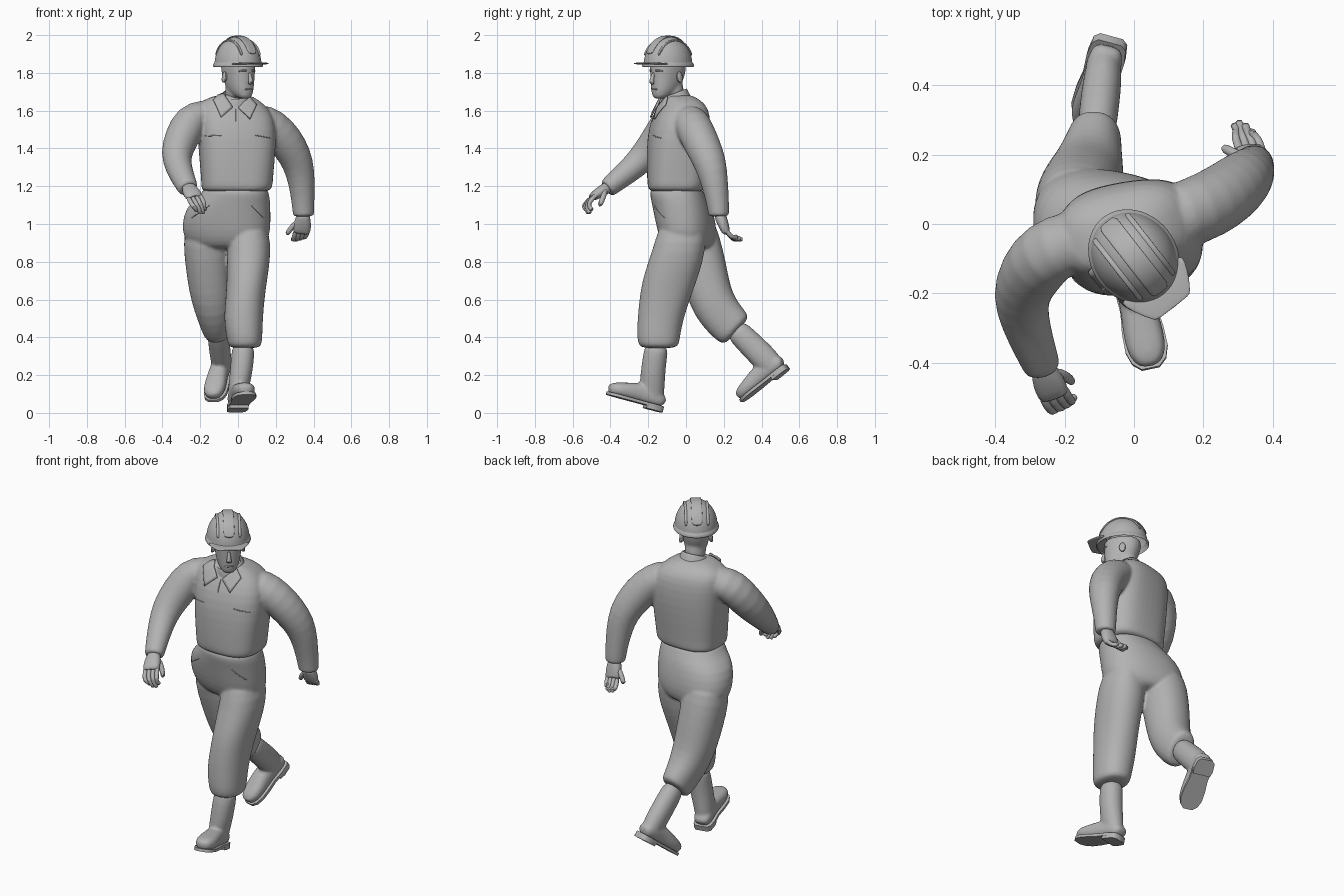
import bpy, bmesh, math
from mathutils import Vector, Matrix
from mathutils.bvhtree import BVHTree

if "Cube" in bpy.data.objects:
    bpy.data.objects.remove(bpy.data.objects["Cube"])
grey = bpy.data.materials.new("plain_grey")
grey.use_nodes = True
grey.diffuse_color = (.45, .45, .45, 1)
grey.node_tree.nodes["Principled BSDF"].inputs["Base Color"].default_value = grey.diffuse_color
X, Y, Z = Vector((1, 0, 0)), Vector((0, 1, 0)), Vector((0, 0, 1))

def finish(name, bm, smooth=1):
    bmesh.ops.recalc_face_normals(bm, faces=bm.faces)
    mesh = bpy.data.meshes.new(name)
    bm.to_mesh(mesh)
    bm.free()
    obj = bpy.data.objects.new(name, mesh)
    bpy.context.collection.objects.link(obj)
    mesh.materials.append(grey)
    if smooth:
        obj.modifiers.new("rounding", "SUBSURF").levels = smooth
    bpy.ops.object.select_all(action="DESELECT")
    obj.select_set(True)
    bpy.context.view_layer.objects.active = obj
    bpy.ops.object.shade_smooth_by_angle(angle=math.radians(45))
    return obj

def loft(name, rings, side=X, axis=None, power=2, segs=16, closed=True):
    """Skin over rings given as (centre, half width, half depth, optional twist)."""
    bm = bmesh.new()
    loops = []
    centres = [Vector(r[0]) for r in rings]
    for i, ring in enumerate(rings):
        t = (axis or centres[min(i + 1, len(rings) - 1)] - centres[max(i - 1, 0)]).normalized()
        s = (side - t * side.dot(t)).normalized()
        if len(ring) > 3:
            s = Matrix.Rotation(math.radians(ring[3]), 3, t) @ s
        loop = []
        for k in range(segs):
            c, d = (math.copysign(abs(f(math.tau * k / segs)) ** (2 / power), f(math.tau * k / segs))
                    for f in (math.cos, math.sin))
            loop.append(bm.verts.new(centres[i] + s * c * ring[1] + t.cross(s) * d * ring[2]))
        loops.append(loop)
    for low, high in zip(loops, loops[1:]):
        for k in range(segs):
            n = (k + 1) % segs
            bm.faces.new((low[k], low[n], high[n], high[k]))
    if closed:
        bm.faces.new(loops[0])
        bm.faces.new(loops[-1])
    return finish(name, bm)

def tube(name, points, radius, segs=8):
    return loft(name, [(p, radius, radius) for p in points], side=Vector((.8, .3, .5)), segs=segs)

def fuse(name, parts):
    """Join overlapping parts into one continuous skin."""
    bpy.ops.object.select_all(action="DESELECT")
    for part in parts:
        part.select_set(True)
    bpy.context.view_layer.objects.active = parts[0]
    bpy.ops.object.join()
    parts[0].name = name
    skin = parts[0].modifiers.new("skin", "REMESH")
    skin.mode, skin.voxel_size, skin.use_smooth_shade = "VOXEL", .008, True
    parts[0].modifiers.new("soften", "SMOOTH").iterations = 6
    return parts[0]

# Jacket: body with a hem at the waist, and two sleeves
body = loft("jacket_body", [
    ((-.01, -.05, 1.17), .165, .13, 0), ((-.01, -.05, 1.18), .182, .147, 0),
    ((-.005, -.05, 1.2), .19, .154, 2), ((-.005, -.05, 1.24), .191, .156, 4),
    ((-.005, -.045, 1.34), .2, .162, 6), ((-.005, -.038, 1.45), .207, .164, 9),
    ((-.012, -.028, 1.55), .207, .152, 10), ((-.03, -.02, 1.615), .19, .128, 12),
    ((-.042, -.027, 1.655), .155, .1, 12), ((-.02, -.05, 1.69), .072, .068, 12)],
    axis=Z, power=2.8, segs=24)
right_sleeve = loft("right_sleeve", [
    ((-.1, -.04, 1.55), .08, .09), ((-.19, -.052, 1.575), .094, .094), ((-.252, -.082, 1.548), .1, .1),
    ((-.3, -.14, 1.455), .096, .095), ((-.329, -.208, 1.37), .084, .085), ((-.316, -.28, 1.3), .07, .073),
    ((-.287, -.36, 1.235), .059, .063), ((-.265, -.415, 1.19), .052, .056),
    ((-.263, -.42, 1.186), .048, .052)], side=Y)
left_sleeve = loft("left_sleeve", [
    ((.06, 0, 1.54), .09, .09), ((.145, .026, 1.545), .1, .098), ((.222, .057, 1.48), .1, .1),
    ((.28, .095, 1.4), .096, .094), ((.32, .13, 1.32), .088, .085), ((.338, .152, 1.22), .073, .072),
    ((.345, .17, 1.1), .06, .06), ((.347, .174, 1.045), .056, .058), ((.347, .174, 1.04), .051, .052)], side=Y)
jacket = fuse("jacket", [body, right_sleeve, left_sleeve])

# Trousers: waist and seat, and two striding legs
seat = loft("trouser_seat", [
    ((-.01, -.05, 1.2), .165, .13, 0), ((-.015, -.05, 1.17), .177, .143, 4),
    ((-.022, -.04, 1.14), .192, .148, 6), ((-.052, -.02, 1.09), .226, .155, 8),
    ((-.062, 0, 1.0), .238, .155, 10), ((-.061, .01, .93), .232, .145, 12),
    ((-.06, .015, .88), .19, .12, 12), ((-.06, .015, .865), .13, .08, 12)], axis=-Z, power=2.3, segs=24)
left_leg = loft("left_leg", [
    ((.05, -.01, 1.02), .1, .13), ((.06, -.03, .9), .117, .138), ((.055, -.055, .8), .116, .148),
    ((.047, -.088, .7), .109, .147), ((.037, -.113, .6), .105, .137), ((.028, -.135, .5), .106, .124),
    ((.033, -.145, .41), .098, .117), ((.036, -.145, .365), .092, .111), ((.036, -.145, .34), .08, .094)],
    axis=-Z, power=2.2)
right_leg = loft("right_leg", [
    ((-.165, .03, 1.02), .115, .12), ((-.167, .053, .9), .126, .132), ((-.157, .085, .78), .123, .13),
    ((-.146, .115, .66), .117, .122), ((-.132, .15, .565), .106, .12), ((-.12, .21, .488), .087, .114),
    ((-.112, .253, .447), .078, .108), ((-.11, .272, .43), .069, .094)], power=2.2)
trousers = fuse("trousers", [seat, left_leg, right_leg])

# Boots: fused shaft and foot on a flat sole with a heel block
def boot(label, heel, toe, shaft):
    heel, toe = Vector(heel), Vector(toe)
    ahead = (toe - heel).normalized()
    across = ahead.cross(Z).normalized()
    up = across.cross(ahead)
    length = (toe - heel).length
    outline = [(0, .034), (.05, .05), (.2, .056), (.42, .053), (.62, .061), (.8, .062), (.92, .05), (.99, .026)]
    tops = (.065, .09, .115, .125, .107, .094, .083, .064)
    foot = loft("foot", [(heel + ahead * length * d + up * (h + .015) / 2, w * .96, (h - .015) / 2)
                         for (d, w), h in zip(outline, tops)], side=across, power=2.5)
    fuse(label + "_boot", [loft("shaft", shaft, power=2.1), foot])
    for name, stations, low, high in (("sole", outline, .012, .028),
                                      ("heel", outline[:3] + [(.3, .05)], -.004, .014)):
        bm = bmesh.new()
        edge = stations + [(d, -w) for d, w in reversed(stations)]
        base = bm.faces.new([bm.verts.new(heel + ahead * length * d + across * w + up * low) for d, w in edge])
        new = bmesh.ops.extrude_face_region(bm, geom=[base])["geom"]
        bmesh.ops.translate(bm, vec=up * (high - low), verts=[v for v in new if isinstance(v, bmesh.types.BMVert)])
        finish(f"{label}_boot_{name}", bm, 0)

boot("left", (-.012, -.13, .006), (.05, -.425, .086), [
    ((.03, -.15, .37), .06, .065), ((.025, -.165, .3), .063, .065), ((.015, -.176, .2), .06, .067),
    ((.002, -.18, .13), .055, .068), ((-.004, -.18, .07), .05, .062), ((-.004, -.18, .045), .044, .052)])
boot("right", (-.065, .54, .235), (-.13, .302, .045), [
    ((-.11, .25, .455), .056, .065), ((-.103, .315, .39), .058, .068), ((-.094, .39, .315), .058, .072),
    ((-.088, .44, .265), .054, .07), ((-.088, .465, .235), .05, .06), ((-.088, .478, .22), .044, .05)])

# Hands: palm, four curled fingers and a thumb
def hand(label, wrist, knuckle, bend, tip, across, thumb):
    wrist, knuckle, bend, tip, across, thumb = map(Vector, (wrist, knuckle, bend, tip, across, thumb))
    across.normalize()
    mid = wrist.lerp(knuckle, .55)
    loft(label + "_palm", [(wrist, .035, .031), (wrist.lerp(mid, .5), .038, .031), (mid, .048, .03),
                           (knuckle, .047, .024), (knuckle.lerp(bend, .15), .039, .014)], side=across, power=2.3)
    for k, reach in enumerate((.9, 1.05, 1, .8)):
        shift = across * (k - 1.5) * .023
        end = knuckle.lerp(tip, reach) + shift * .9
        tube(f"{label}_finger_{k + 1}", [knuckle.lerp(wrist, .15) + shift, knuckle.lerp(bend, .4) + shift,
                                         bend + shift, bend.lerp(end, .6), end], .0135)
    root = wrist.lerp(knuckle, .35) - across * .025
    tube(label + "_thumb", [root, root.lerp(thumb, .5) - across * .01, thumb], .0155)

hand("right", (-.268, -.405, 1.2), (-.232, -.493, 1.145), (-.207, -.532, 1.1),
     (-.19, -.51, 1.055), (-.75, -.4, -.25), (-.175, -.46, 1.09))
hand("left", (.347, .175, 1.06), (.337, .212, .958), (.325, .25, .922),
     (.31, .295, .922), (.95, -.15, .2), (.257, .222, .94))

# Head, turned towards its left
turn = math.radians(38)
face = Vector((math.sin(turn), -math.cos(turn), 0))
cheek = Vector((math.cos(turn), math.sin(turn), 0))

def at(ahead, z, sideways=0):
    return Vector((0, -.095, z)) + face * ahead + cheek * sideways

neck = loft("neck", [((-.015, -.065, 1.66), .06, .062), ((-.01, -.072, 1.7), .058, .061),
                     (at(-.015, 1.78), .058, .064)])
skull = loft("skull", [(at(.062, 1.662), .02, .02), (at(.05, 1.672), .04, .042), (at(.028, 1.7), .058, .07),
                       (at(.012, 1.74), .069, .088), (at(.004, 1.785), .075, .098), (at(0, 1.83), .08, .104),
                       (at(0, 1.87), .08, .102)], side=cheek, axis=Z, power=2.3)
fuse("head", [skull, neck])
loft("nose", [(at(.096, 1.806), .008, .008), (at(.106, 1.775), .01, .011), (at(.113, 1.75), .016, .014),
              (at(.102, 1.738), .014, .008)], side=cheek, axis=-Z, segs=10)
loft("mouth", [(at(.088, 1.713, k * .026), .004 + .005 * (1 - abs(k)), .012) for k in (-1, -.4, .4, 1)],
     side=Z, segs=8)
for word, sign in (("left", 1), ("right", -1)):
    loft(word + "_brow", [(at(.098, 1.812, sign * .012), .006, .008), (at(.091, 1.815, sign * .035), .007, .009),
                          (at(.072, 1.807, sign * .056), .004, .006)], side=Z, segs=8)
    loft(word + "_eye", [(at(.092 - .012 * k, 1.792, sign * (.02 + .022 * k)), .006, .006)
                         for k in (0, .5, 1)], side=Z, segs=8)
    loft(word + "_ear", [(at(-.012, 1.775, sign * .066), .016, .026), (at(-.016, 1.778, sign * .084), .02, .033),
                         (at(-.017, 1.779, sign * .09), .014, .026)], side=face, segs=12)

# Hard hat: dome, three ridges, rim and peak
tilts = [math.radians(12 * k + 1) for k in range(8)]
loft("hat_dome", [(at(0, 1.845 + .149 * math.sin(a)), .119 * math.cos(a), .138 * math.cos(a)) for a in tilts],
     side=cheek, axis=Z, segs=24, closed=False)
for word, offset, width in (("left", .06, .008), ("middle", 0, .03), ("right", -.06, .008)):
    shrink = math.sqrt(1 - (offset / .119) ** 2)
    arc = [math.radians(20 + 17.5 * k) for k in range(9)]
    loft(word + "_hat_ridge", [(at(.138 * shrink * math.cos(a), 1.846 + .149 * shrink * math.sin(a), offset),
                                width, .005) for a in arc], side=cheek, power=3)
loft("hat_rim", [(at(0, 1.83), .122, .142), (at(0, 1.836), .127, .148), (at(0, 1.848), .124, .145),
                 (at(0, 1.862), .114, .133)], side=cheek, axis=Z, segs=24, closed=False)
loft("hat_peak", [(at(.07, 1.847), .116, .006), (at(.1, 1.848), .11, .006), (at(.145, 1.85), .09, .006),
                  (at(.18, 1.85), .066, .004), (at(.186, 1.85), .06, .003)], side=cheek, power=4)

# Collar band and two pointed flaps lying on the jacket
loft("collar_band", [((-.015, -.06, 1.645), .09, .092), ((-.014, -.068, 1.688), .074, .08),
                     ((-.014, -.068, 1.693), .068, .074), ((-.014, -.066, 1.665), .064, .068)],
     axis=Vector((0, -.4, 1)), closed=False)
for word, sign in (("left", 1), ("right", -1)):
    bm = bmesh.new()
    corners = [(.07, -.095, 1.67), (.016, -.17, 1.625), (.08, -.19, 1.565), (.115, -.12, 1.64)]
    bm.faces.new([bm.verts.new((sign * x - .01, y, z)) for x, y, z in corners])
    bmesh.ops.subdivide_edges(bm, edges=bm.edges[:], cuts=5, use_grid_fill=True)
    flap = finish(word + "_collar_flap", bm, 0)
    drape = flap.modifiers.new("drape", "SHRINKWRAP")
    drape.target, drape.offset, drape.wrap_mode = jacket, .009, "ABOVE_SURFACE"
    flap.modifiers.new("thickness", "SOLIDIFY").thickness = .01
    flap.modifiers["thickness"].offset = 0

# Raised seams that follow the cloth
def seam(name, target, start, end):
    tree = BVHTree.FromObject(target, bpy.context.evaluated_depsgraph_get())
    steps = [Vector((start[0], -1, start[1])).lerp(Vector((end[0], -1, end[1])), k / 6) for k in range(7)]
    tube(name, [hit for hit in (tree.ray_cast(p, Y)[0] for p in steps) if hit], .0035, 6)

seam("right_chest_pocket", jacket, (-.18, 1.465), (-.085, 1.47))
seam("left_chest_pocket", jacket, (.09, 1.47), (.175, 1.455))
seam("jacket_opening", jacket, (-.01, 1.61), (-.01, 1.54))
seam("left_hip_pocket", trousers, (.07, 1.1), (.14, 1.03))
seam("right_hip_pocket", trousers, (-.15, 1.1), (-.25, 1.03))
